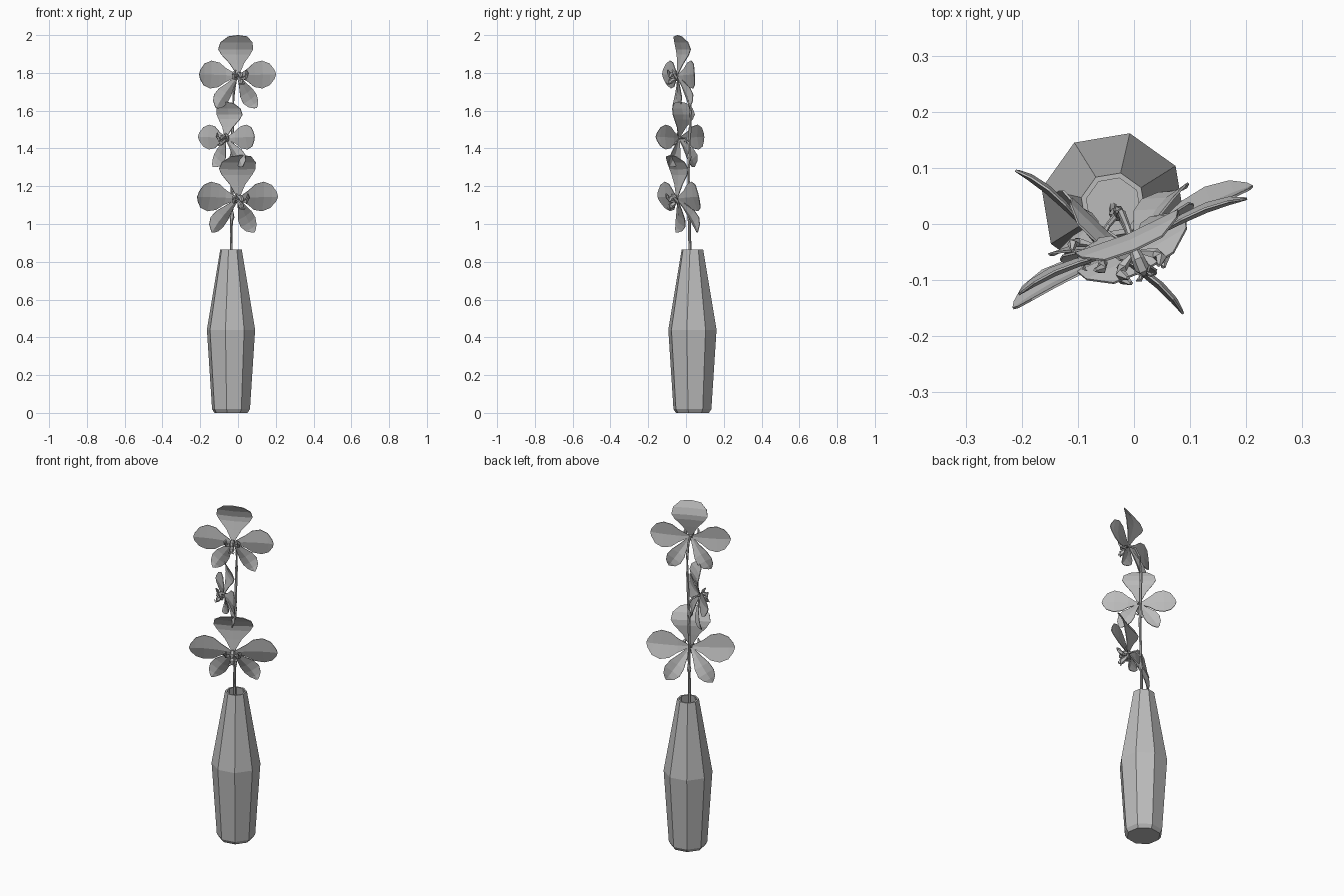
import bpy, math
from mathutils import Vector, Matrix

if "Cube" in bpy.data.objects:
    bpy.data.objects.remove(bpy.data.objects["Cube"], do_unlink=True)

grey = bpy.data.materials.new("soft_grey")
grey.use_nodes = True
colour = (0.5, 0.5, 0.5, 1)
grey.diffuse_color = colour
grey.node_tree.nodes["Principled BSDF"].inputs["Base Color"].default_value = colour


def add_mesh(name, verts, faces, matrix=Matrix()):
    mesh = bpy.data.meshes.new(name)
    mesh.from_pydata([matrix @ Vector(v) for v in verts], [], faces)
    mesh.materials.append(grey)
    obj = bpy.data.objects.new(name, mesh)
    bpy.context.collection.objects.link(obj)
    return obj


def lathe(name, profile, sides, centre, turn):
    """Revolve (radius, height) pairs into a faceted solid."""
    verts = [(centre[0] + r * math.cos(turn + math.tau * i / sides),
              centre[1] + r * math.sin(turn + math.tau * i / sides), z)
             for r, z in profile for i in range(sides)]
    faces = [(k * sides + i, k * sides + (i + 1) % sides,
              (k + 1) * sides + (i + 1) % sides, (k + 1) * sides + i)
             for k in range(len(profile) - 1) for i in range(sides)]
    last = (len(profile) - 1) * sides
    faces += [tuple(reversed(range(sides))), tuple(range(last, last + sides))]
    return add_mesh(name, verts, faces)


def tube(name, points, radii, matrix=Matrix(), sides=6):
    """Faceted tube with a radius at each point."""
    pts = [Vector(p) for p in points]
    verts = []
    for i, p in enumerate(pts):
        along = (pts[min(i + 1, len(pts) - 1)] - pts[max(i - 1, 0)]).normalized()
        turn = along.to_track_quat('Z', 'Y')
        for k in range(sides):
            a = math.tau * k / sides
            verts.append(p + turn @ Vector((math.cos(a), math.sin(a), 0)) * radii[i])
    faces = [(i * sides + k, i * sides + (k + 1) % sides,
              (i + 1) * sides + (k + 1) % sides, (i + 1) * sides + k)
             for i in range(len(pts) - 1) for k in range(sides)]
    last = (len(pts) - 1) * sides
    faces += [tuple(reversed(range(sides))), tuple(range(last, last + sides))]
    return add_mesh(name, verts, faces, matrix)


def petal(name, rows, fold, angle, matrix):
    """Rows of (distance, half width, depth); the edges fold back from the middle."""
    verts, faces = [], []
    for i, (d, w, y) in enumerate(rows):
        bulge = 0.008 if i == len(rows) - 1 else 0
        verts += [(-w, y + fold * w, d), (0, y, d + bulge), (w, y + fold * w, d)]
    for i in range(len(rows) - 1):
        for k in (0, 1):
            a = 3 * i + k
            faces.append((a, a + 1, a + 4, a + 3))
    obj = add_mesh(name, verts, faces, matrix @ Matrix.Rotation(math.radians(angle), 4, 'Y'))
    skin = obj.modifiers.new("thickness", 'SOLIDIFY')
    skin.thickness = 0.004
    skin.offset = 0


# Vase with a hollow neck
lathe("vase", [(0.09, 0), (0.103, 0.02), (0.131, 0.44), (0.0585, 0.865),
               (0.049, 0.865), (0.118, 0.44), (0.09, 0.03)],
      8, (-0.037, 0.034), math.radians(77))

# Main stem arching into the top flower
tube("main_stem", [(-0.037, 0.03, 0.03), (-0.036, 0.02, 0.9), (-0.03, 0.014, 1.3),
                   (-0.027, 0.025, 1.6), (-0.022, 0.02, 1.7), (-0.012, -0.005, 1.76),
                   (0, -0.04, 1.785)], [0.008] * 4 + [0.007, 0.006, 0.005])

TOP = [(0.01, 0.01, 0), (0.07, 0.045, 0.02), (0.12, 0.09, 0.035), (0.15, 0.108, 0.038),
       (0.19, 0.1, 0.028), (0.225, 0.06, 0.01)]
SIDE = [(0.01, 0.008, 0), (0.07, 0.04, 0.01), (0.11, 0.07, 0.012), (0.16, 0.08, 0.013),
        (0.205, 0.062, 0.01), (0.232, 0.025, 0.006)]
LOWER = [(0.01, 0.008, 0), (0.06, 0.022, 0.012), (0.12, 0.044, 0.022),
         (0.165, 0.048, 0.024), (0.2, 0.034, 0.02), (0.218, 0.014, 0.014)]


def flower(label, centre, yaw, tilt, size):
    m = (Matrix.Translation(centre) @ Matrix.Rotation(math.radians(yaw), 4, 'Z')
         @ Matrix.Rotation(math.radians(tilt), 4, 'X') @ Matrix.Scale(size, 4))
    petal(label + "_top_petal", TOP, 0.06, 0, m)
    # Central column and hanging lip
    tube(label + "_column", [(0, 0.01, 0), (0, -0.02, 0.012), (0, -0.04, 0.008), (0, -0.05, -0.006)],
         [0.008, 0.013, 0.014, 0.007], m)
    tube(label + "_lip", [(0, 0, -0.01), (0, -0.025, -0.022), (0, -0.045, -0.03), (0, -0.055, -0.045)],
         [0.007, 0.011, 0.017, 0.005], m)
    for side, s in (("left", 1), ("right", -1)):
        petal(f"{label}_{side}_petal", SIDE, 0.14, 88 * s, m)
        petal(f"{label}_{side}_lower_petal", LOWER, 0.25, 146 * s, m)
        # Upright lobe and curling whisker beside the column
        tube(f"{label}_{side}_lobe", [(s * 0.01, -0.01, -0.015), (s * 0.036, -0.025, -0.012),
             (s * 0.042, -0.035, 0.015), (s * 0.032, -0.045, 0.036)],
             [0.005, 0.011, 0.011, 0.004], m, 5)
        tube(f"{label}_{side}_whisker", [(0, -0.05, -0.042), (s * 0.012, -0.062, -0.044),
             (s * 0.02, -0.06, -0.034)], [0.004, 0.004, 0.001], m, 4)


FLOWERS = [("lower_flower", (0, -0.045, 1.135), 27, 13, 1.0),
           ("middle_flower", (-0.065, -0.036, 1.455), -40.5, 2, 0.82),
           ("upper_flower", (0, -0.045, 1.785), 22.7, 3, 0.92)]
for spec in FLOWERS:
    flower(*spec)

# Short stalks from the stem to the two lower flowers
for label, (x, y, z), *_ in FLOWERS[:2]:
    tube(label + "_stalk", [(-0.031, 0.016, z - 0.1), (-0.028, 0.02, z - 0.04),
                            ((x - 0.028) / 2, (y + 0.03) / 2, z), (x, y, z)],
         [0.006, 0.006, 0.005, 0.005])
    # Swollen node where the stalk leaves the stem
    tube(label + "_node", [(-0.033, 0.017, z - 0.12), (-0.032, 0.017, z - 0.1),
                           (-0.031, 0.018, z - 0.07)], [0.008, 0.013, 0.007])
